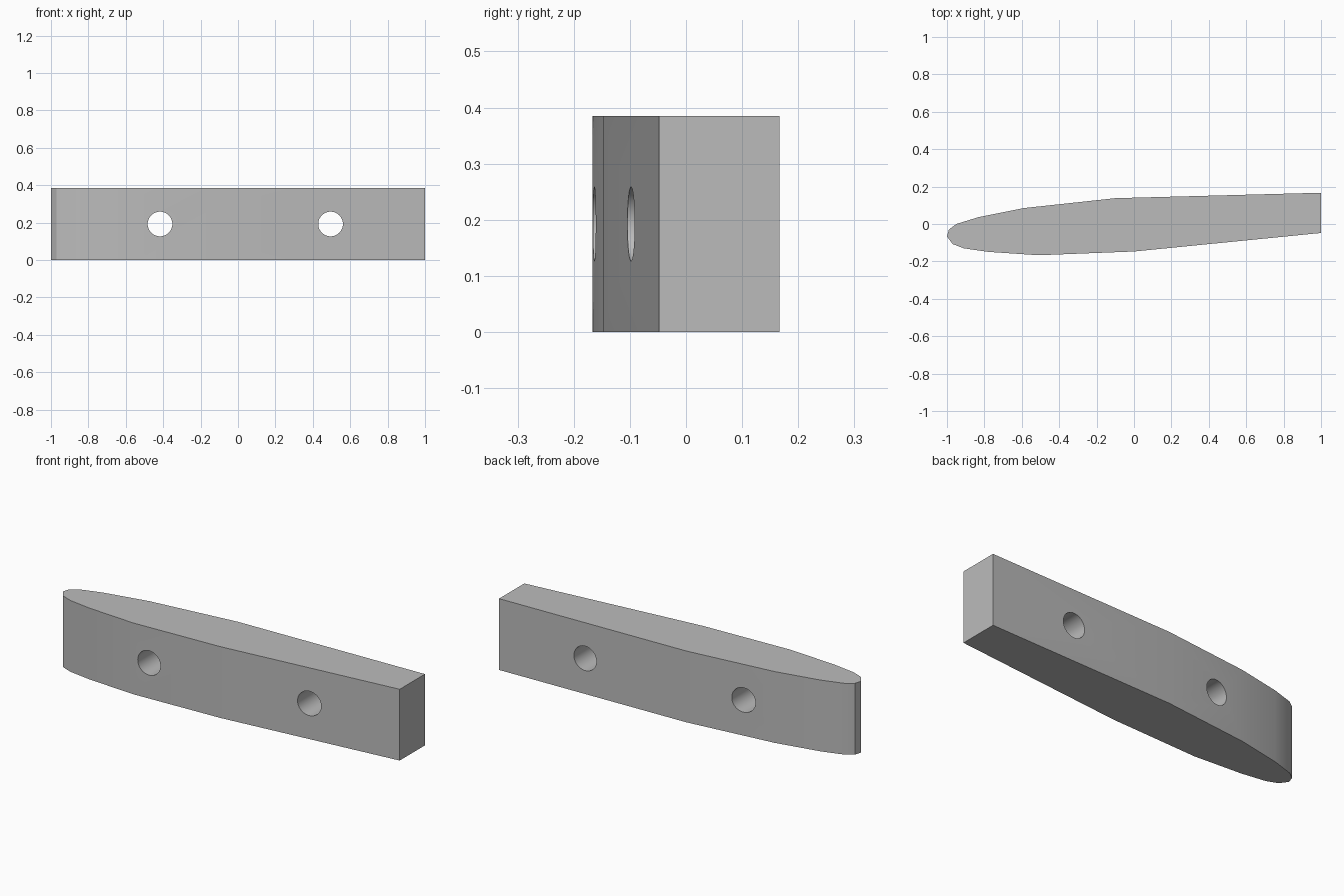
import bpy
import bmesh
import math

cube = bpy.data.objects.get("Cube")
if cube:
    bpy.data.objects.remove(cube, do_unlink=True)

HEIGHT = 0.385
HOLE_RADIUS = 0.066
HOLE_X = (-0.417, 0.495)

# Single grey finish
grey = bpy.data.materials.new("plain_grey")
grey.use_nodes = True
colour = (0.5, 0.5, 0.5, 1)
grey.diffuse_color = colour
grey.node_tree.nodes["Principled BSDF"].inputs["Base Color"].default_value = colour

# Plan outline: blunt end at +x, rounded nose at -x
outline = [
    (1, -0.048), (1, 0.167), (-0.1, 0.138), (-0.59, 0.085), (-0.83, 0.037),
    (-0.95, 0), (-0.99, -0.03), (-1, -0.067), (-0.97, -0.107),
    (-0.91, -0.13), (-0.78, -0.149), (-0.51, -0.167), (0, -0.147),
]


def mesh_object(name, bm):
    bmesh.ops.recalc_face_normals(bm, faces=bm.faces)
    mesh = bpy.data.meshes.new(name)
    bm.to_mesh(mesh)
    bm.free()
    mesh.materials.append(grey)
    obj = bpy.data.objects.new(name, mesh)
    bpy.context.collection.objects.link(obj)
    return obj


# Tapered handle body, extruded upwards
bm = bmesh.new()
base = bm.faces.new([bm.verts.new((x, y, 0)) for x, y in outline])
top = bmesh.ops.extrude_face_region(bm, geom=[base])
bmesh.ops.translate(bm, vec=(0, 0, HEIGHT),
                    verts=[v for v in top["geom"] if isinstance(v, bmesh.types.BMVert)])
body = mesh_object("handle_body", bm)

# Round holes through the body, front to back
bpy.context.view_layer.objects.active = body
for x in HOLE_X:
    bm = bmesh.new()
    bmesh.ops.create_cone(bm, cap_ends=True, segments=48, radius1=HOLE_RADIUS,
                          radius2=HOLE_RADIUS, depth=1)
    cutter = mesh_object("hole_cutter", bm)
    cutter.rotation_euler.x = math.pi / 2
    cutter.location = (x, 0, HEIGHT / 2)
    cutter.hide_render = True
    bpy.context.view_layer.update()
    mod = body.modifiers.new("hole", "BOOLEAN")
    mod.operation = "DIFFERENCE"
    mod.solver = "EXACT"
    mod.object = cutter
    bpy.ops.object.modifier_apply(modifier=mod.name)
    bpy.data.objects.remove(cutter, do_unlink=True)

# Smooth the curved sides and holes, keep the rims sharp
for obj in bpy.context.selected_objects:
    obj.select_set(False)
body.select_set(True)
bpy.ops.object.shade_smooth_by_angle(angle=math.radians(30))
